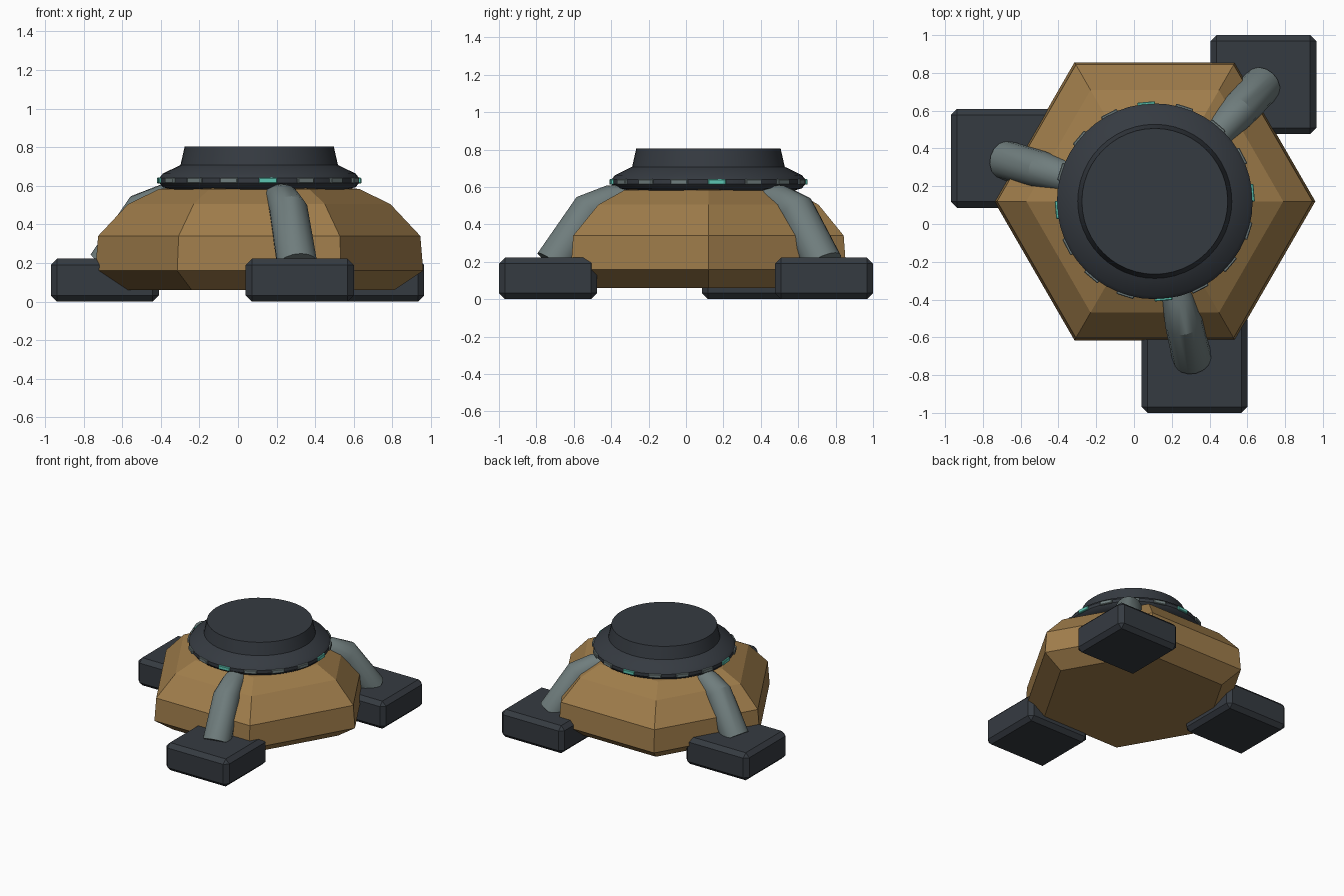
import bpy
import bmesh
from math import cos, sin, radians, pi
from mathutils import Vector, Matrix

cube = bpy.data.objects.get("Cube")
if cube:
    bpy.data.objects.remove(cube, do_unlink=True)

CENTRE = Vector((0.11, 0.12, 0))


def material(name, rgb):
    m = bpy.data.materials.new(name)
    m.use_nodes = True
    m.diffuse_color = (*rgb, 1)
    bsdf = next(n for n in m.node_tree.nodes if n.type == 'BSDF_PRINCIPLED')
    bsdf.inputs["Base Color"].default_value = (*rgb, 1)
    return m


ochre = material("ochre hull", (0.35, 0.205, 0.07))
dark = material("dark metal", (0.036, 0.043, 0.053))
grey = material("grey metal", (0.16, 0.205, 0.205))
teal = material("teal light", (0.11, 0.58, 0.46))


def add_object(name, bm, mat, location=(0, 0, 0), smooth=None):
    bmesh.ops.recalc_face_normals(bm, faces=bm.faces)
    mesh = bpy.data.meshes.new(name)
    bm.to_mesh(mesh)
    bm.free()
    mesh.materials.append(mat)
    ob = bpy.data.objects.new(name, mesh)
    ob.location = location
    bpy.context.collection.objects.link(ob)
    if smooth:
        bpy.ops.object.select_all(action='DESELECT')
        ob.select_set(True)
        bpy.context.view_layer.objects.active = ob
        bpy.ops.object.shade_smooth_by_angle(angle=radians(smooth))
    return ob


def loft(rings):
    """Skin a list of point rings and cap both ends."""
    bm = bmesh.new()
    rows = [[bm.verts.new(p) for p in ring] for ring in rings]
    n = len(rows[0])
    for a, b in zip(rows, rows[1:]):
        for i in range(n):
            j = (i + 1) % n
            bm.faces.new((a[i], a[j], b[j], b[i]))
    bm.faces.new(rows[0])
    bm.faces.new(rows[-1])
    return bm


def turned(profile, sides):
    return loft([[(r * cos(2 * pi * i / sides), r * sin(2 * pi * i / sides), z)
                  for i in range(sides)] for r, z in profile])


def box(size, bevel=0):
    bm = bmesh.new()
    bmesh.ops.create_cube(bm, size=1)
    bmesh.ops.scale(bm, vec=size, verts=bm.verts)
    if bevel:
        bmesh.ops.bevel(bm, geom=bm.edges[:], offset=bevel, segments=1,
                        affect='EDGES')
    return bm


# Six-sided hull
hull = [(0.70, 0.06), (0.85, 0.16), (0.835, 0.34), (0.68, 0.505),
        (0.52, 0.583), (0.38, 0.60)]
add_object("hull", turned(hull, 6), ochre, CENTRE)

# Round turret cap
cap = [(0.38, 0.573), (0.45, 0.578), (0.50, 0.593), (0.518, 0.615),
       (0.518, 0.64), (0.50, 0.663), (0.408, 0.708), (0.386, 0.805)]
add_object("turret_cap", turned(cap, 48), dark, CENTRE, smooth=35)

# Ring of lights, every fourth one lit
for i in range(16):
    angle = radians(-85 + i * 22.5)
    bm = box((0.03, 0.095, 0.03), 0.004)
    bmesh.ops.rotate(bm, verts=bm.verts, matrix=Matrix.Rotation(angle, 3, 'Z'))
    spot = CENTRE + Vector((0.513 * cos(angle), 0.513 * sin(angle), 0.627))
    lit = i % 4 == 0
    add_object("lit_lamp" if lit else "unlit_lamp", bm,
               teal if lit else grey, spot)


def leg_tube(angle, reach, sides=16):
    """Bent tube running outwards from under the cap down to a foot."""
    out = Vector((cos(angle), sin(angle), 0))
    side = Vector((-sin(angle), cos(angle), 0))
    up = Vector((0, 0, 1))
    # distance, height, tube radius
    path = [(0.38, 0.54, 0.08), (reach - 0.31, 0.525, 0.085),
            (reach - 0.19, 0.47, 0.1), (reach, 0.19, 0.105)]
    points = [out * d + up * z for d, z, r in path]
    rings = []
    for k, p in enumerate(points):
        before = (p - points[k - 1]).normalized() if k else None
        after = (points[k + 1] - p).normalized() if k < len(points) - 1 else None
        along = ((before or after) + (after or before)).normalized()
        across = along.cross(side)
        r = path[k][2]
        rings.append([p + (side * cos(t) + across * sin(t)) * r
                      for t in (2 * pi * i / sides for i in range(sides))])
    return loft(rings)


# Legs and square feet: foot centre, leg angle, leg reach
legs = {"front": ((0.32, -0.738), -76.6, 0.85),
        "back_left": ((0.685, 0.738), 47.3, 0.835),
        "back_right": ((-0.69, 0.348), 164.6, 0.815)}
for name, (spot, angle, reach) in legs.items():
    add_object(name + "_leg", leg_tube(radians(angle), reach), grey, CENTRE,
               smooth=30)
    add_object(name + "_foot", box((0.56, 0.524, 0.222), 0.032), dark,
               (*spot, 0.111))
